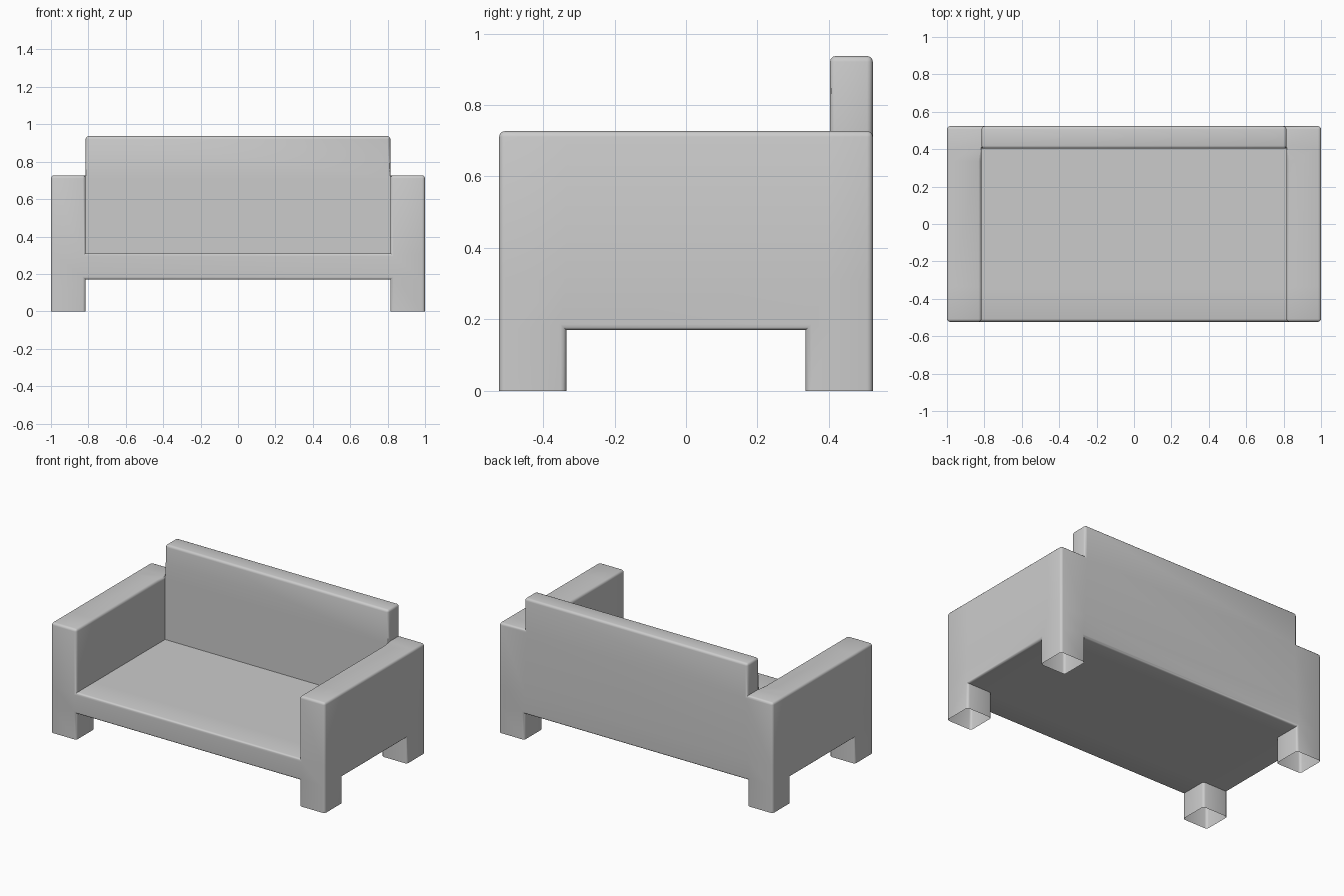
import bpy, bmesh

if "Cube" in bpy.data.objects:
    bpy.data.objects.remove(bpy.data.objects["Cube"])

# Grid lines that divide the sofa into blocks
X = [-1.0, -0.815, 0.815, 1.0]
Y = [-0.523, -0.335, 0.335, 0.403, 0.523]
Z = [0.0, 0.17, 0.31, 0.727, 0.937]


def solid(i, j, k):
    """True where a block of the grid belongs to the sofa."""
    if not (0 <= i < 3 and 0 <= j < 4 and 0 <= k < 4):
        return False
    side = i != 1
    rear = j == 3
    if k == 0:                      # four corner legs
        return side and j != 1
    if k == 1:                      # seat slab
        return True
    if k == 2:                      # arms and lower backrest
        return side or rear
    return rear and not side        # upper backrest


# The rear leg is as deep as the front one, so it spans both rear rows (j = 2, 3)
bm = bmesh.new()
cache = {}


def vert(i, j, k):
    if (i, j, k) not in cache:
        cache[i, j, k] = bm.verts.new((X[i], Y[j], Z[k]))
    return cache[i, j, k]


# Outer skin of the joined blocks, with the leg bottoms left open
for i in range(3):
    for j in range(4):
        for k in range(4):
            if not solid(i, j, k):
                if not (k == 0 and j == 1):
                    continue
                continue
            cell = (i, j, k)
            for axis in range(3):
                for side in (0, 1):
                    near = list(cell)
                    near[axis] += 1 if side else -1
                    if solid(*near) or (axis == 2 and near[2] < 0):
                        continue
                    u, v = (axis + 1) % 3, (axis + 2) % 3
                    loop = []
                    for a, b in ((0, 0), (1, 0), (1, 1), (0, 1)):
                        p = list(cell)
                        p[axis] += side
                        p[u] += a
                        p[v] += b
                        loop.append(vert(*p))
                    bm.faces.new(loop if side else loop[::-1])

# Soft rounding on the outward edges only
bm.normal_update()
weight = bm.edges.layers.float.new("bevel_weight_edge")
for e in bm.edges:
    if len(e.link_faces) == 2 and e.calc_face_angle_signed() > 0.5:
        e[weight] = 1.0

mesh = bpy.data.meshes.new("sofa")
bm.to_mesh(mesh)
bm.free()
sofa = bpy.data.objects.new("sofa", mesh)
bpy.context.collection.objects.link(sofa)

bevel = sofa.modifiers.new("rounded_edges", 'BEVEL')
bevel.limit_method = 'WEIGHT'
bevel.width = 0.016
bevel.segments = 3

bpy.context.view_layer.objects.active = sofa
sofa.select_set(True)
bpy.ops.object.modifier_apply(modifier=bevel.name)
bpy.ops.object.shade_smooth_by_angle(angle=0.7)
